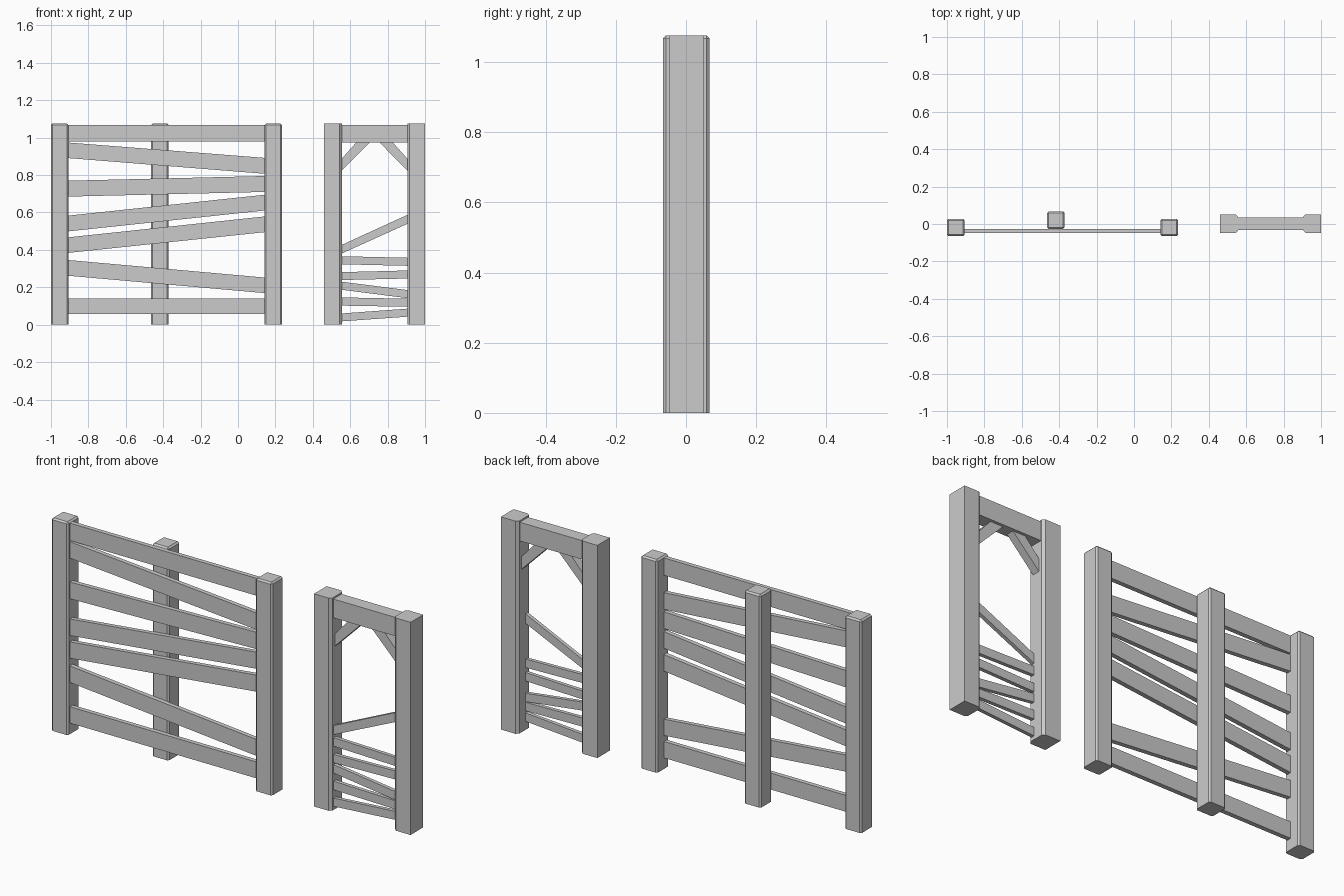
import bpy, bmesh

if "Cube" in bpy.data.objects:
    bpy.data.objects.remove(bpy.data.objects["Cube"])


def prism(name, outline, y0, y1):
    """Extrude an x-z outline from y0 to y1."""
    bm = bmesh.new()
    face = bm.faces.new([bm.verts.new((x, y0, z)) for x, z in outline])
    ext = bmesh.ops.extrude_face_region(bm, geom=[face])
    moved = [v for v in ext["geom"] if isinstance(v, bmesh.types.BMVert)]
    bmesh.ops.translate(bm, verts=moved, vec=(0, y1 - y0, 0))
    bmesh.ops.recalc_face_normals(bm, faces=bm.faces)
    mesh = bpy.data.meshes.new(name)
    bm.to_mesh(mesh)
    bm.free()
    obj = bpy.data.objects.new(name, mesh)
    bpy.context.collection.objects.link(obj)
    return obj


def post(name, x0, x1, y0, y1, width, wanted):
    """Square post with chamfers on the edges chosen by wanted(midpoint, is_vertical)."""
    obj = prism(name, [(x0, 0), (x1, 0), (x1, TOP), (x0, TOP)], y0, y1)
    bm = bmesh.new()
    bm.from_mesh(obj.data)
    edges = []
    for e in bm.edges:
        a, b = e.verts[0].co, e.verts[1].co
        if wanted((a + b) / 2, abs(a.z - b.z) > 0.5):
            edges.append(e)
    bmesh.ops.bevel(bm, geom=edges, offset=width, segments=1,
                    profile=0.5, affect='EDGES')
    bm.to_mesh(obj.data)
    bm.free()
    return obj


def rail(name, x0, x1, left, right, y0, y1):
    """Slanted board between two uprights; left/right are (bottom, top) heights."""
    return prism(name, [(x0, left[0]), (x1, right[0]),
                        (x1, right[1]), (x0, left[1])], y0, y1)


TOP = 1.076

# Fence posts: chamfered all round except at the ground
for name, x0, y0 in (("fence_post_left", -1.0, -0.065),
                     ("fence_post_middle", -0.464, -0.026),
                     ("fence_post_right", 0.142, -0.065)):
    post(name, x0, x0 + 0.093, y0, y0 + 0.093, 0.008,
         lambda m, vertical: vertical or m.z > 1)

# Fence rails
fence = [((0.98, 1.068), (0.98, 1.068)),
         ((0.891, 0.974), (0.807, 0.892)),
         ((0.685, 0.77), (0.71, 0.795)),
         ((0.499, 0.583), (0.611, 0.695)),
         ((0.384, 0.467), (0.495, 0.579)),
         ((0.262, 0.346), (0.169, 0.252)),
         ((0.056, 0.139), (0.056, 0.139))]
for i, (l, r) in enumerate(fence):
    rail(f"fence_rail_{i + 1}", -0.909, 0.144, l, r, -0.049, -0.026)

# Gateway posts: chamfered on the inner upright edges only
MID = 0.73
for name, x0 in (("gate_post_left", 0.46), ("gate_post_right", 0.905)):
    post(name, x0, x0 + 0.095, -0.049, 0.052, 0.013,
         lambda m, vertical: vertical and abs(m.x - MID) < 0.2)

# Gateway lintel
rail("gate_lintel", 0.554, 0.906, (0.973, 1.068), (0.973, 1.068), -0.031, 0.036)

# Diagonal braces under the lintel, mirrored about the gateway centre
for name, s in (("gate_brace_left", -1), ("gate_brace_right", 1)):
    shape = [(0.176, 0.824), (0.176, 0.887), (0.098, 0.974), (0.027, 0.974)]
    prism(name, [(MID + s * x, z) for x, z in shape], -0.018, 0.022)

# Gateway slats
slats = [((0.38, 0.426), (0.54, 0.588)),
         ((0.323, 0.366), (0.315, 0.358)),
         ((0.239, 0.281), (0.247, 0.29)),
         ((0.187, 0.23), (0.142, 0.185)),
         ((0.102, 0.146), (0.096, 0.139)),
         ((0.018, 0.06), (0.043, 0.086))]
for i, (l, r) in enumerate(slats):
    rail(f"gate_slat_{i + 1}", 0.553, 0.907, l, r, -0.029, -0.01)
